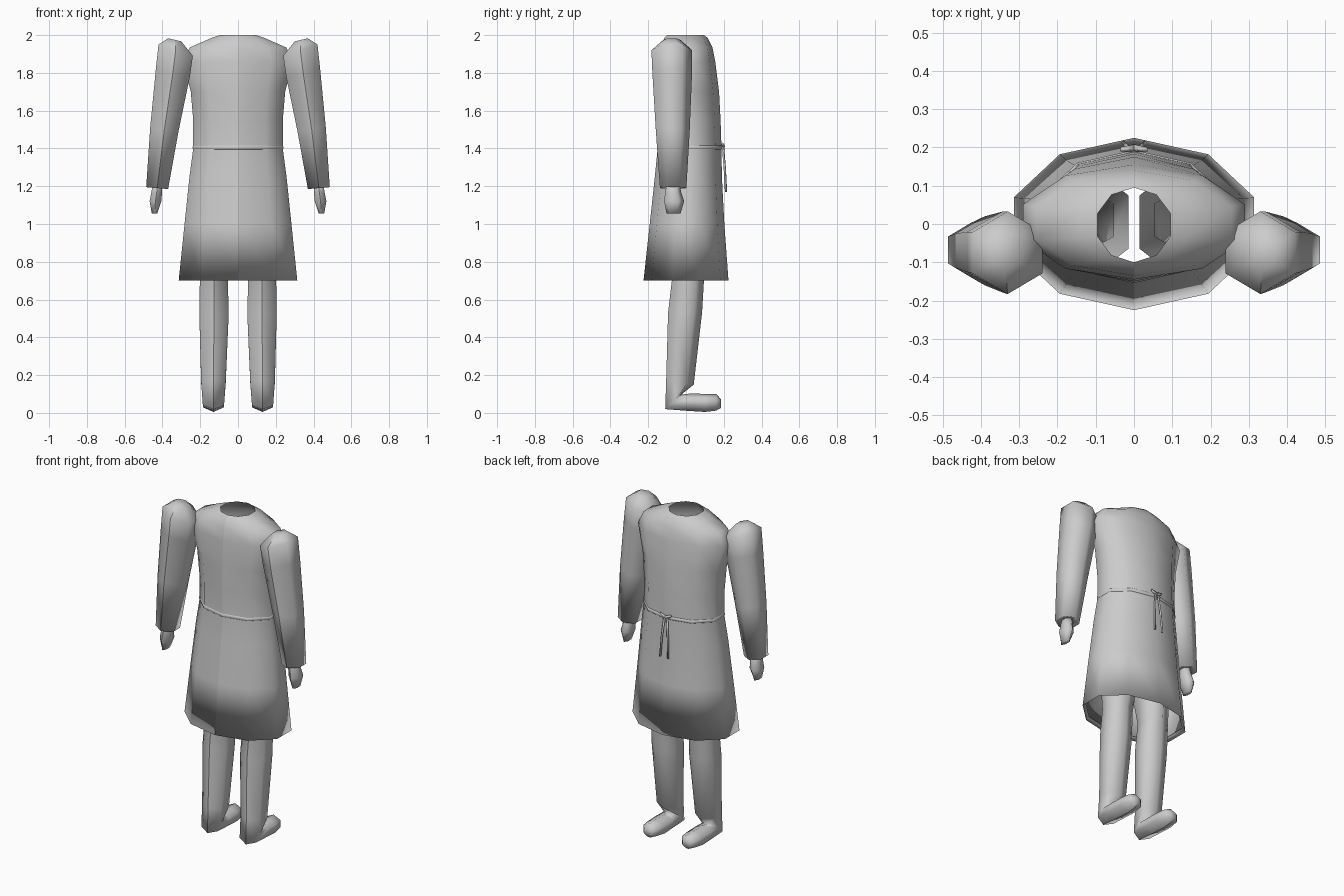
import bpy, bmesh
from math import cos, sin, pi
from mathutils import Vector

cube = bpy.data.objects.get("Cube")
if cube:
    bpy.data.objects.remove(cube)

grey = bpy.data.materials.new("plain_grey")
grey.use_nodes = True
grey.diffuse_color = (0.6, 0.6, 0.6, 1)
grey.node_tree.nodes["Principled BSDF"].inputs["Base Color"].default_value = (0.6, 0.6, 0.6, 1)


def tube(name, rings, sides, start=False, end=False, side=1):
    """Skin rings of (centre, u, v); the seam edge runs along -v."""
    bm = bmesh.new()
    loops = []
    for centre, u, v in rings:
        loop = []
        for i in range(sides):
            a = -pi / 2 + 2 * pi * i / sides
            p = Vector(centre) + Vector(u) * cos(a) + Vector(v) * sin(a)
            p.x *= side
            loop.append(bm.verts.new(p))
        loops.append(loop)
    for a, b in zip(loops, loops[1:]):
        for i in range(sides):
            j = (i + 1) % sides
            bm.faces.new((a[i], a[j], b[j], b[i]))
        bm.edges.get((a[0], b[0])).smooth = False
    if start:
        bm.faces.new(loops[0])
    if end:
        bm.faces.new(loops[-1])
    bmesh.ops.recalc_face_normals(bm, faces=bm.faces)
    for f in bm.faces:
        f.smooth = True
    mesh = bpy.data.meshes.new(name)
    bm.to_mesh(mesh)
    bm.free()
    mesh.materials.append(grey)
    obj = bpy.data.objects.new(name, mesh)
    bpy.context.collection.objects.link(obj)
    return obj


def level(z, rx, front, back):
    """Horizontal gown ring from its half width and its front and back depth."""
    return ((0, (front + back) / 2, z), (rx / cos(pi / 10), 0, 0),
            (0, (back - front) / 2, 0))


def hexagon(centre, half_width, v, tilt=0):
    """Six-sided limb ring, with a corner at each end of v."""
    k = 1 / cos(pi / 6)
    return (centre, (half_width * k, 0, tilt * k), v)


# Gown: open neck, fitted waist, flared skirt and turned-in hem
tube("gown", [
    level(2.0, 0.095, -0.10, 0.095),
    level(1.985, 0.14, -0.115, 0.115),
    level(1.935, 0.255, -0.135, 0.14),
    level(1.86, 0.29, -0.145, 0.155),
    level(1.7, 0.25, -0.15, 0.175),
    level(1.55, 0.237, -0.15, 0.183),
    level(1.4, 0.237, -0.15, 0.188),
    level(1.25, 0.257, -0.165, 0.19),
    level(1.0, 0.283, -0.192, 0.203),
    level(0.7, 0.314, -0.225, 0.225),
    level(0.72, 0.295, -0.21, 0.21),
], 10)

# Waist cord
tube("waist_cord", [
    level(1.415, 0.236, -0.15, 0.188),
    level(1.41, 0.24, -0.154, 0.193),
    level(1.4, 0.24, -0.154, 0.193),
    level(1.395, 0.236, -0.15, 0.188),
], 10)

for side, label in ((1, "left"), (-1, "right")):
    # Sleeve with rounded shoulder and closed cuff
    tube(label + "_sleeve", [
        hexagon((0.335, -0.075, 1.975), 0.035, (0, 0.045, 0), 0.008),
        hexagon((0.33, -0.075, 1.92), 0.091, (0, 0.108, 0), 0.03),
        hexagon((0.345, -0.073, 1.8), 0.09, (0, 0.105, 0), 0.02),
        hexagon((0.39, -0.07, 1.5), 0.075, (0, 0.09, 0), 0.01),
        hexagon((0.428, -0.068, 1.19), 0.058, (0, 0.07, 0), 0.005),
        hexagon((0.428, -0.068, 1.2), 0.035, (0, 0.045, 0)),
    ], 6, start=True, end=True, side=side)
    # Mitten hand
    tube(label + "_hand", [
        hexagon((0.427, -0.068, 1.21), 0.025, (0, 0.035, 0)),
        hexagon((0.43, -0.068, 1.17), 0.028, (0, 0.042, 0)),
        hexagon((0.437, -0.063, 1.12), 0.031, (0, 0.053, 0)),
        hexagon((0.442, -0.066, 1.055), 0.014, (0, 0.037, 0)),
    ], 6, start=True, end=True, side=side)
    # Leg bending into the foot
    tube(label + "_leg", [
        hexagon((0.105, 0.005, 1.0), 0.09, (0, 0.14, 0)),
        hexagon((0.128, 0.01, 0.7), 0.074, (0, 0.085, 0)),
        hexagon((0.127, -0.005, 0.53), 0.078, (0, 0.09, 0)),
        hexagon((0.13, -0.032, 0.16), 0.065, (0, 0.073, -0.01)),
        hexagon((0.13, -0.07, 0.058), 0.056, (0, 0.04, 0.038)),
        hexagon((0.13, 0.02, 0.056), 0.055, (0, 0, 0.046)),
        hexagon((0.13, 0.1, 0.053), 0.055, (0, 0, 0.048)),
        hexagon((0.13, 0.16, 0.056), 0.046, (0, 0, 0.044)),
        hexagon((0.13, 0.184, 0.05), 0.024, (0, 0, 0.024)),
    ], 6, end=True, side=side)
    # Hanging cord end and knot loop at the back
    tube(label + "_cord_end", [
        ((0.008, 0.195, 1.42), (0.007, 0, 0), (0, 0.006, 0)),
        ((0.02, 0.205, 1.3), (0.007, 0, 0), (0, 0.006, 0)),
        ((0.027, 0.212, 1.17), (0.007, 0, 0), (0, 0.006, 0)),
    ], 4, start=True, end=True, side=side)
    tube(label + "_cord_loop", [
        ((0, 0.198, 1.41), (0, 0, 0.012), (0, 0.01, 0)),
        ((0.035, 0.195, 1.425), (0, 0, 0.008), (0, 0.006, 0)),
    ], 4, start=True, end=True, side=side)
